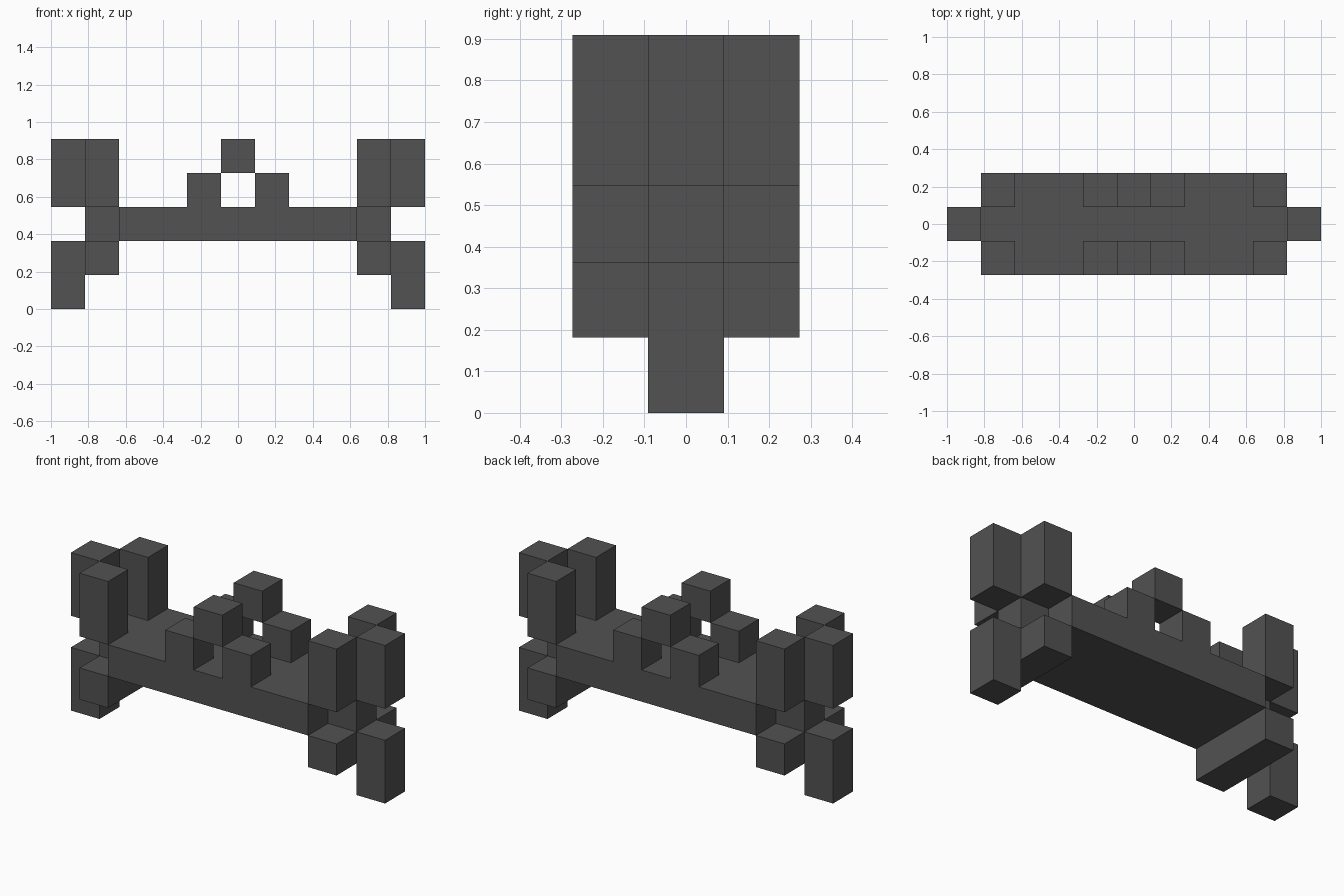
import bpy
import bmesh
from mathutils import Matrix, Vector

if "Cube" in bpy.data.objects:
    bpy.data.objects.remove(bpy.data.objects["Cube"], do_unlink=True)

U = 2 / 11  # one block; the model is 11 blocks long

grey = bpy.data.materials.new("dark grey")
grey.use_nodes = True
colour = (0.085, 0.085, 0.085, 1)
grey.diffuse_color = colour
grey.node_tree.nodes["Principled BSDF"].inputs["Base Color"].default_value = colour


def box(name, x, y, z):
    """Flat-shaded box; each argument is a (low, high) range in blocks."""
    size = Vector([r[1] - r[0] for r in (x, y, z)]) * U
    centre = Vector([r[1] + r[0] for r in (x, y, z)]) * U / 2
    bm = bmesh.new()
    bmesh.ops.create_cube(bm, size=1, matrix=Matrix.Diagonal((*size, 1)))
    mesh = bpy.data.meshes.new(name)
    bm.to_mesh(mesh)
    bm.free()
    mesh.materials.append(grey)
    obj = bpy.data.objects.new(name, mesh)
    obj.location = centre
    bpy.context.collection.objects.link(obj)
    return obj


def side(s, low, high):
    """Range mirrored to the negative side when s is -1."""
    return (low, high) if s > 0 else (-high, -low)


MID = (-0.5, 0.5)
WIDE = (-1.5, 1.5)

# Long flat body
box("body_slab", (-3.5, 3.5), WIDE, (2, 3))

for sx, lr in ((1, "left"), (-1, "right")):
    inner, outer = side(sx, 3.5, 4.5), side(sx, 4.5, 5.5)
    # End joint, crossbar, foot and outer post
    box(f"{lr}_joint", inner, MID, (2, 3))
    box(f"{lr}_crossbar", inner, WIDE, (1, 2))
    box(f"{lr}_foot", outer, MID, (0, 2))
    box(f"{lr}_outer_post", outer, MID, (3, 5))
    # Corner posts and arch bases, front and back
    for sy, fb in ((-1, "front"), (1, "back")):
        edge = side(sy, 0.5, 1.5)
        box(f"{lr}_{fb}_corner_post", inner, edge, (3, 5))
        box(f"{lr}_{fb}_arch_base", side(sx, 0.5, 1.5), edge, (3, 4))

# Top blocks of the two arches
for sy, fb in ((-1, "front"), (1, "back")):
    box(f"{fb}_arch_top", MID, side(sy, 0.5, 1.5), (4, 5))
